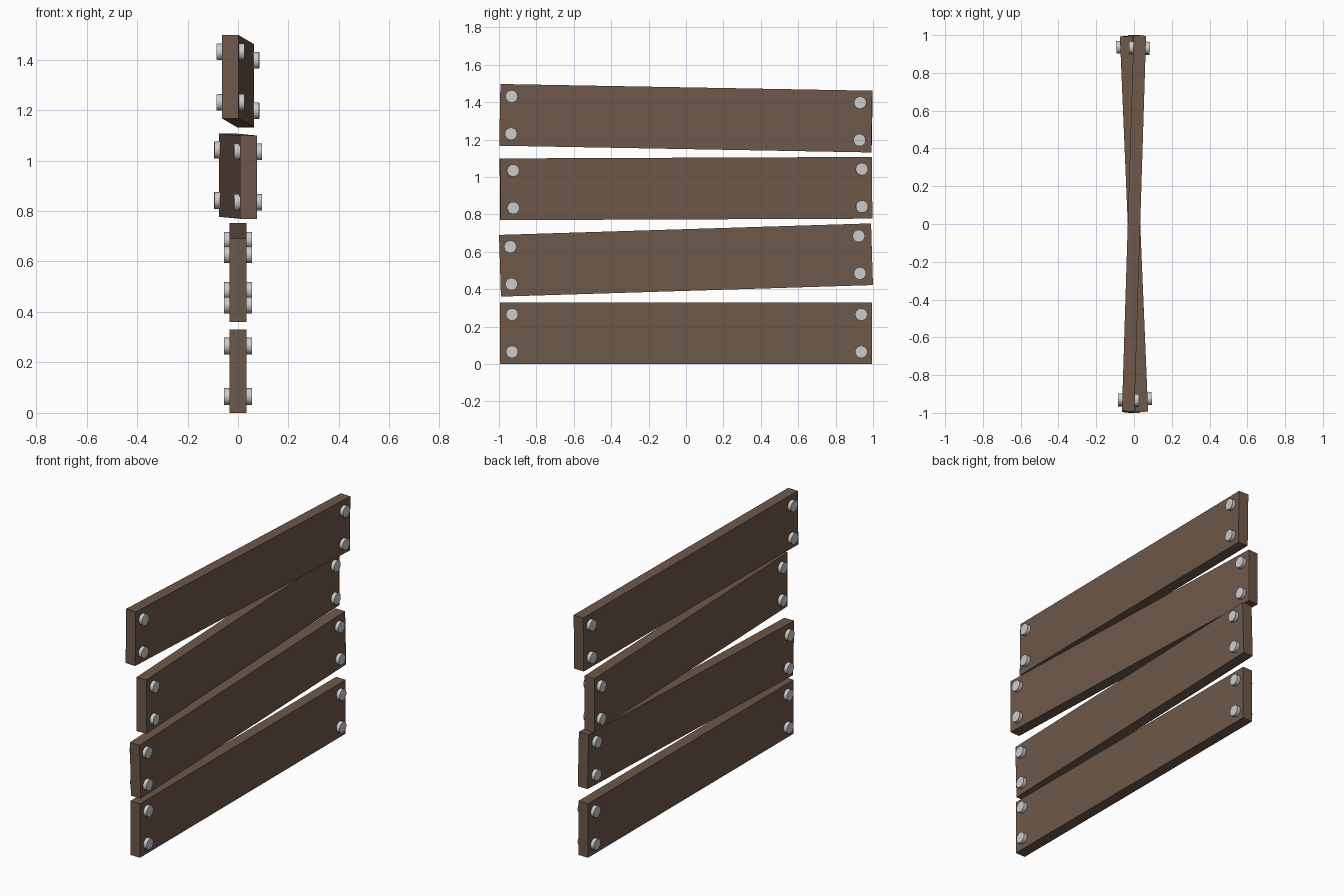
import bpy
from mathutils import Matrix, Vector, Euler

if "Cube" in bpy.data.objects:
    bpy.data.objects.remove(bpy.data.objects["Cube"])

LENGTH, HEIGHT, THICK = 1.99, 0.33, 0.066
BOLT_R, BOLT_LEN = 0.033, 0.11

wood = bpy.data.materials.new("brown_wood")
wood.diffuse_color = (0.155, 0.098, 0.067, 1)
wood.use_nodes = True
wood.node_tree.nodes["Principled BSDF"].inputs["Base Color"].default_value = wood.diffuse_color


def plank(name, z, tilt, yaw, bolt_ys):
    """One board with four bolts passing through it."""
    rot = Euler((tilt, 0, yaw))
    place = Matrix.Translation((0, 0, z)) @ rot.to_matrix().to_4x4()

    # board
    bpy.ops.mesh.primitive_cube_add(size=1)
    board = bpy.context.object
    board.name = name
    board.data.transform(Matrix.Diagonal((THICK, LENGTH, HEIGHT, 1)))
    board.matrix_world = place
    board.data.materials.append(wood)

    # bolts, showing a head on both faces
    for y in bolt_ys:
        for dz in (-0.1, 0.1):
            bpy.ops.mesh.primitive_cylinder_add(vertices=24, radius=BOLT_R, depth=BOLT_LEN)
            bolt = bpy.context.object
            bolt.name = name + "_bolt"
            bolt.data.transform(Matrix.Rotation(1.5707963, 4, 'Y'))
            bolt.matrix_world = place @ Matrix.Translation(Vector((0, y, dz)))
            bpy.ops.object.shade_smooth_by_angle()


# boards from bottom to top, each nailed slightly askew
plank("plank_bottom", 0.165, 0.0, 0.0, (-0.93, 0.937))
plank("plank_lower_middle", 0.556, 0.031, 0.0, (-0.937, 0.927))
plank("plank_upper_middle", 0.938, 0.004, 0.042, (-0.927, 0.939))
plank("plank_top", 1.314, -0.018, -0.031, (-0.933, 0.932))
